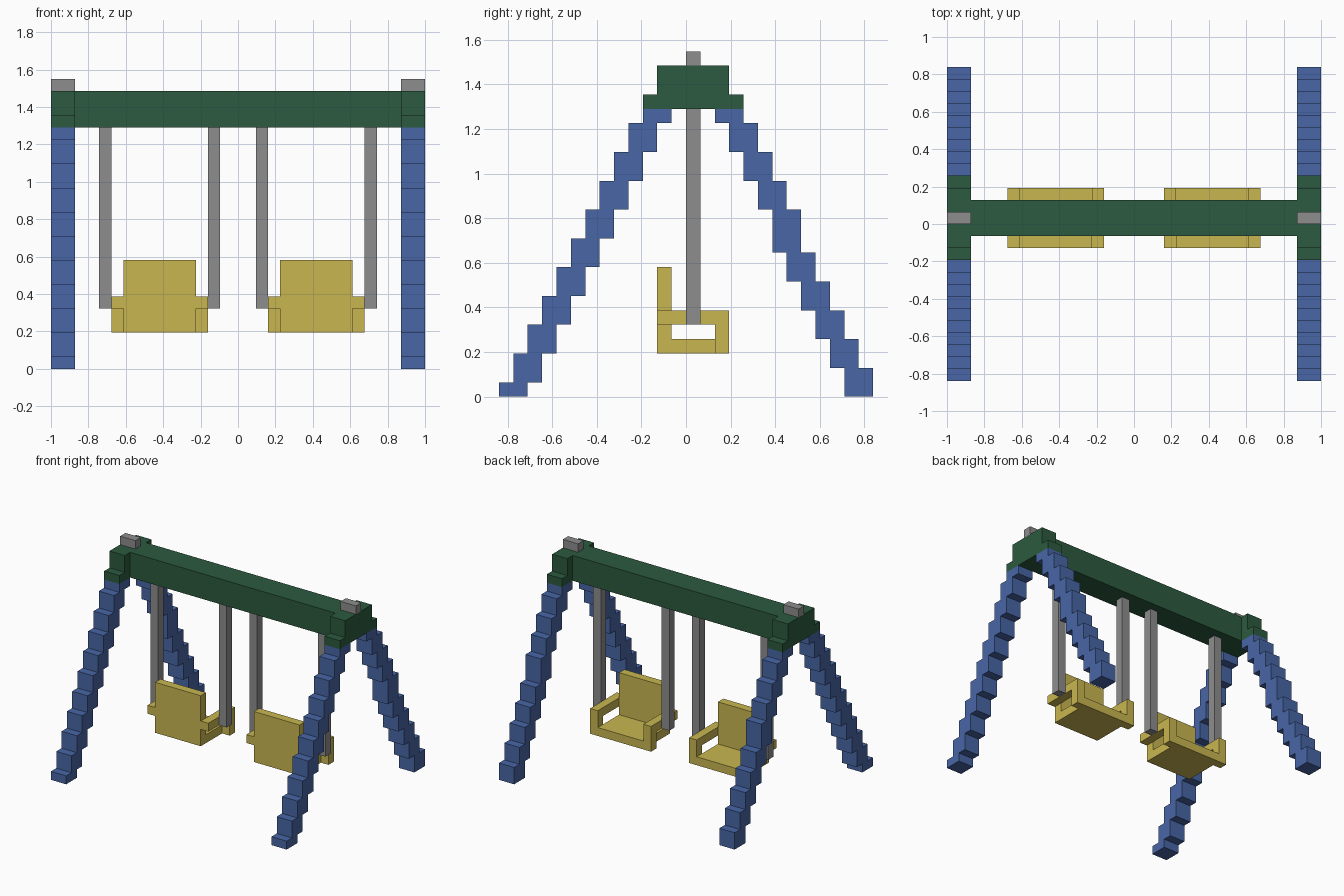
import bpy, bmesh

if "Cube" in bpy.data.objects:
    bpy.data.objects.remove(bpy.data.objects["Cube"])

U = 2 / 31  # one block of the stepped style


def material(name, rgb):
    m = bpy.data.materials.new(name)
    m.diffuse_color = (*rgb, 1)
    m.use_nodes = True
    m.node_tree.nodes["Principled BSDF"].inputs["Base Color"].default_value = m.diffuse_color
    return m


BLUE = material("blue paint", (0.065, 0.133, 0.38))
GREEN = material("dark green paint", (0.025, 0.102, 0.050))
GREY = material("grey metal", (0.27, 0.27, 0.27))
YELLOW = material("yellow plastic", (0.58, 0.47, 0.08))


def finish(name, bm, mat):
    bmesh.ops.recalc_face_normals(bm, faces=bm.faces)
    me = bpy.data.meshes.new(name)
    bm.to_mesh(me)
    bm.free()
    me.materials.append(mat)
    ob = bpy.data.objects.new(name, me)
    bpy.context.collection.objects.link(ob)
    return ob


def boxes(name, mat, *spans):
    """Each span is (x0, x1, y0, y1, z0, z1) in blocks."""
    bm = bmesh.new()
    for x0, x1, y0, y1, z0, z1 in spans:
        for v in bmesh.ops.create_cube(bm, size=1)["verts"]:
            v.co.x = (x1 if v.co.x > 0 else x0) * U
            v.co.y = (y1 if v.co.y > 0 else y0) * U
            v.co.z = (z1 if v.co.z > 0 else z0) * U
    return finish(name, bm, mat)


def stepped(name, mat, x0, x1, layers):
    """Extrude along x a stepped side profile of layers (z0, z1, y0, y1)."""
    left = [(y0, z) for z0, z1, y0, y1 in layers for z in (z0, z1)]
    right = [(y1, z) for z0, z1, y0, y1 in layers for z in (z0, z1)]
    bm = bmesh.new()
    face = bm.faces.new([bm.verts.new((x0 * U, y * U, z * U))
                         for y, z in left + right[::-1]])
    ext = bmesh.ops.extrude_face_region(bm, geom=[face])["geom"]
    moved = [g for g in ext if isinstance(g, bmesh.types.BMVert)]
    bmesh.ops.translate(bm, verts=moved, vec=((x1 - x0) * U, 0, 0))
    return finish(name, bm, mat)


# Leg steps: heights where each leg moves one block inward
FRONT_Z = [0, 1, 3, 5, 7, 9, 11, 13, 15, 17, 19, 20]
BACK_Z = [0, 2, 4, 6, 8, 10, 13, 15, 17, 19, 20]
front = [(a, b, i - 13, i - 11) for i, (a, b) in enumerate(zip(FRONT_Z, FRONT_Z[1:]))]
back = [(a, b, 11 - i, 13 - i) for i, (a, b) in enumerate(zip(BACK_Z, BACK_Z[1:]))]

# End frames: legs, bracket and cap on each side
for side, x in (("left", -15.5), ("right", 13.5)):
    stepped(f"{side}_front_leg", BLUE, x, x + 2, front)
    stepped(f"{side}_back_leg", BLUE, x, x + 2, back)
    stepped(f"{side}_bracket", GREEN, x, x + 2, [(20, 21, -3, 4), (21, 23, -2, 3)])
    boxes(f"{side}_cap", GREY, (x, x + 2, 0, 1, 23, 24))

# Top beam between the brackets
boxes("top_beam", GREEN, (-13.5, 13.5, -1, 2, 20, 23))

# Swings: seat with backrest, armrests and two hanging bars
for side, c in (("left", -6.5), ("right", 6.5)):
    stepped(f"{side}_seat", YELLOW, c - 3, c + 3, [(3, 4, -2, 3), (4, 9, -2, -1)])
    for hand, x in (("left", c - 4), ("right", c + 3)):
        stepped(f"{side}_seat_{hand}_armrest", YELLOW, x, x + 1,
                [(3, 5, 2, 3), (5, 6, -2, 3)])
    for hand, x in (("left", c - 5), ("right", c + 4)):
        boxes(f"{side}_swing_{hand}_bar", GREY, (x, x + 1, 0, 1, 5, 20))
